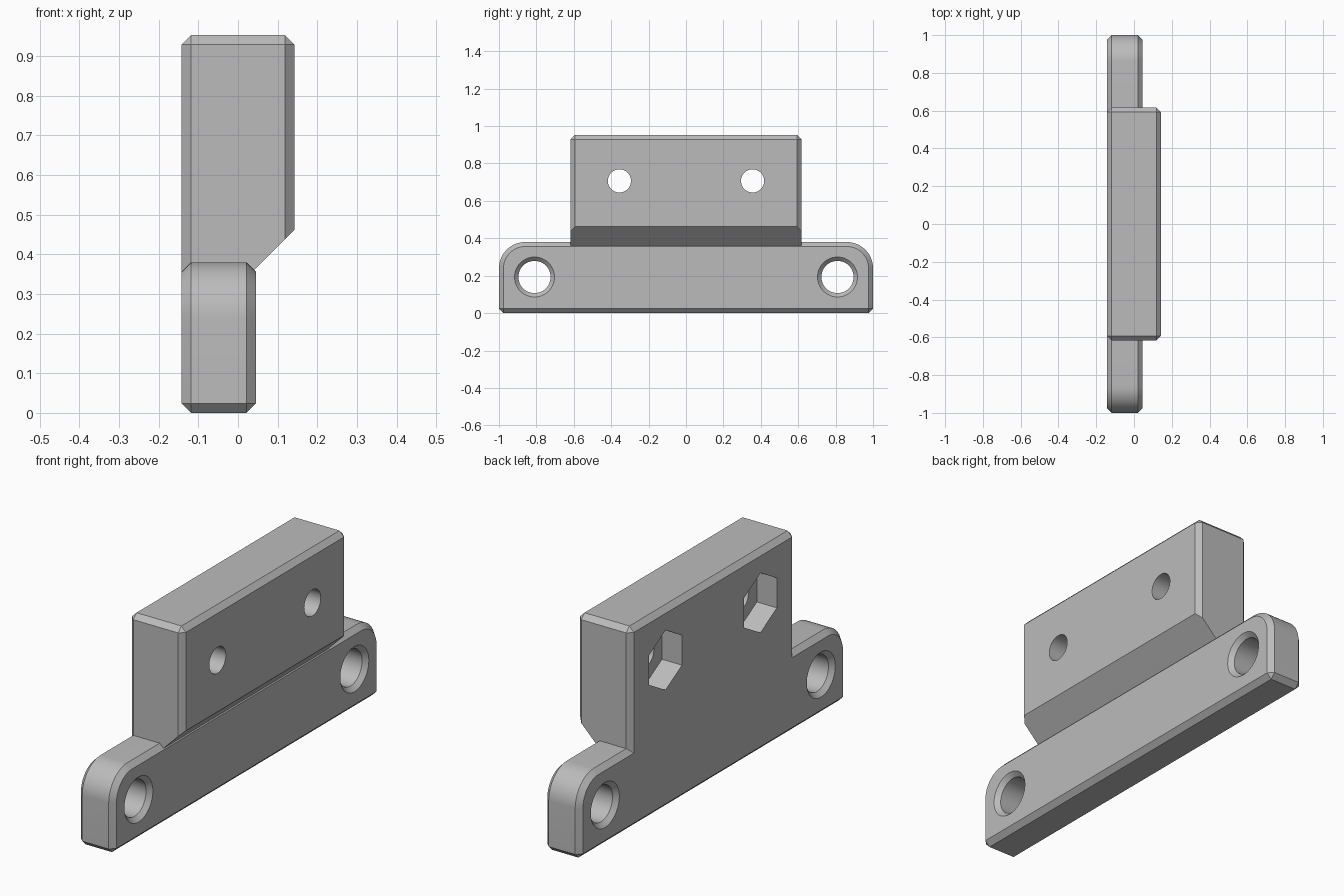
import bpy, bmesh
from math import cos, sin, tau, radians

if "Cube" in bpy.data.objects:
    bpy.data.objects.remove(bpy.data.objects["Cube"], do_unlink=True)

BACK, BASE_X, BLOCK_X = -0.142, 0.045, 0.142   # flush rear face, base face, block face
CHAMFER = 0.024

grey = bpy.data.materials.new("plain grey")
grey.use_nodes = True
grey.diffuse_color = (0.5, 0.5, 0.5, 1)
grey.node_tree.nodes["Principled BSDF"].inputs["Base Color"].default_value = (0.5, 0.5, 0.5, 1)


def finish(bm, name):
    bmesh.ops.recalc_face_normals(bm, faces=bm.faces)
    mesh = bpy.data.meshes.new(name)
    bm.to_mesh(mesh)
    bm.free()
    mesh.materials.append(grey)
    obj = bpy.data.objects.new(name, mesh)
    bpy.context.collection.objects.link(obj)
    return obj


def extrude_y(profile, half):
    """Solid with an (x, z) outline, spanning -half to half along y."""
    bm = bmesh.new()
    face = bm.faces.new([bm.verts.new((x, -half, z)) for x, z in profile])
    out = bmesh.ops.extrude_face_region(bm, geom=[face])
    verts = [g for g in out["geom"] if isinstance(g, bmesh.types.BMVert)]
    bmesh.ops.translate(bm, verts=verts, vec=(0, 2 * half, 0))
    bmesh.ops.recalc_face_normals(bm, faces=bm.faces)
    return bm


def bevel(bm, edges, size, segments=1):
    bmesh.ops.bevel(bm, geom=edges, offset=size, offset_type='OFFSET',
                    segments=segments, profile=0.5, affect='EDGES')


def lathe_x(name, rings, y, z, sides):
    """Closed solid of (x, radius) rings about an axis along x."""
    bm = bmesh.new()
    loops = [[bm.verts.new((x, y + r * sin(tau * i / sides), z + r * cos(tau * i / sides)))
              for i in range(sides)] for x, r in rings]
    for a, b in zip(loops, loops[1:]):
        for i in range(sides):
            j = (i + 1) % sides
            bm.faces.new((a[i], a[j], b[j], b[i]))
    bm.faces.new(loops[0])
    bm.faces.new(loops[-1])
    return finish(bm, name)


def combine(target, other, operation):
    mod = target.modifiers.new(operation, 'BOOLEAN')
    mod.object, mod.operation, mod.solver = other, operation, 'EXACT'
    bpy.context.view_layer.objects.active = target
    bpy.ops.object.modifier_apply(modifier=mod.name)
    bpy.data.objects.remove(other, do_unlink=True)


# Base bar: rounded upper ends, then chamfered on every sharp edge
bm = extrude_y([(BACK, 0), (BASE_X, 0), (BASE_X, 0.38), (BACK, 0.38)], 1.0)
bevel(bm, [e for e in bm.edges
           if all(v.co.z > 0.3 for v in e.verts)
           and e.verts[0].co.y * e.verts[1].co.y > 0
           and abs(e.verts[0].co.x - e.verts[1].co.x) > 0.1], 0.14, 12)
bevel(bm, [e for e in bm.edges if e.calc_face_angle(0) > radians(30)], CHAMFER)
bracket = finish(bm, "mounting_bracket")

# Upper block: overhangs the base on a sloped underside
bm = extrude_y([(BACK, 0.1), (0.015, 0.1), (0.015, 0.335), (BLOCK_X, 0.462),
                (BLOCK_X, 0.953), (BACK, 0.953)], 0.617)


def block_edge(e):
    a, b = (v.co for v in e.verts)
    top = a.z > 0.9 and b.z > 0.9
    upright = abs(a.z - b.z) > 0.3 and abs(a.x - b.x) < 0.001
    return top or upright


bevel(bm, [e for e in bm.edges if block_edge(e)], CHAMFER)
combine(bracket, finish(bm, "upper_block"), 'UNION')

# Holes, mirrored end to end
for side in (-1, 1):
    # base hole, countersunk on both faces
    rings = [(BACK - 0.03, 0.137), (BACK + 0.021, 0.086),
             (BASE_X - 0.021, 0.086), (BASE_X + 0.03, 0.137)]
    combine(bracket, lathe_x("base_hole", rings, side * 0.81, 0.193, 48), 'DIFFERENCE')
    # block hole with a hexagonal nut pocket at the rear
    combine(bracket, lathe_x("nut_pocket", [(-0.2, 0.142), (-0.037, 0.142)],
                             side * 0.356, 0.707, 6), 'DIFFERENCE')
    combine(bracket, lathe_x("bolt_hole", [(-0.1, 0.062), (0.2, 0.062)],
                             side * 0.356, 0.707, 40), 'DIFFERENCE')

bpy.ops.object.select_all(action='DESELECT')
bracket.select_set(True)
bpy.context.view_layer.objects.active = bracket
bpy.ops.object.shade_smooth_by_angle(angle=radians(25))
